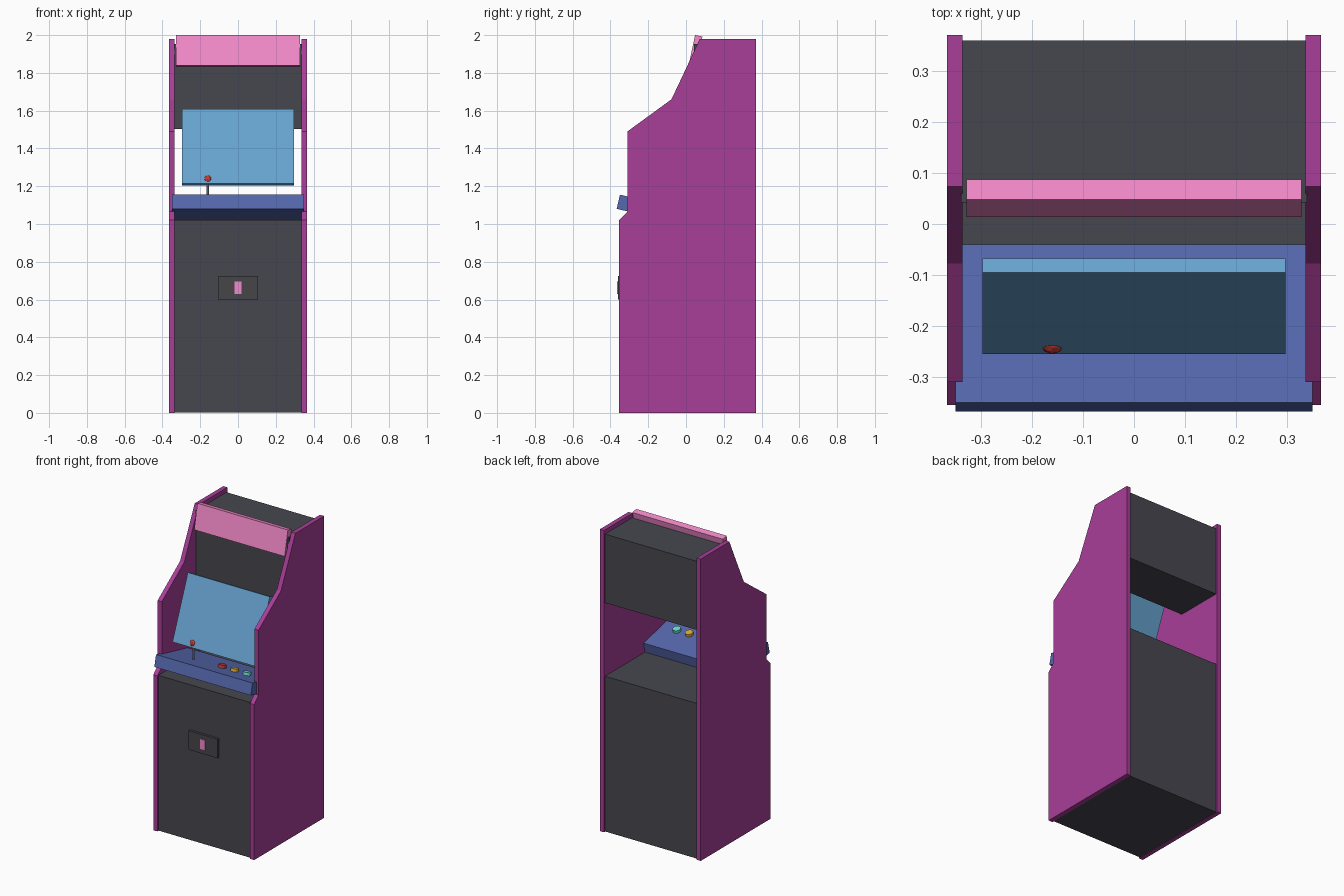
import bpy, bmesh
from math import sin, cos, radians
from mathutils import Matrix

if "Cube" in bpy.data.objects:
    bpy.data.objects.remove(bpy.data.objects["Cube"])


def lin(c):
    return c / 12.92 if c <= 0.04045 else ((c + 0.055) / 1.055) ** 2.4


def mat(name, hexa):
    m = bpy.data.materials.new(name)
    m.diffuse_color = [lin(int(hexa[i:i + 2], 16) / 255) for i in (0, 2, 4)] + [1]
    m.use_nodes = True
    m.node_tree.nodes["Principled BSDF"].inputs["Base Color"].default_value = m.diffuse_color
    return m


PURPLE, DARK = mat("purple", "A83E98"), mat("charcoal", "46464F")
BLUE, GLASS = mat("blue", "5668AE"), mat("screen_blue", "66A2CF")
PINK, DOOR = mat("pink", "F58ACB"), mat("door_grey", "46464A")
RED, YELLOW, CYAN = mat("red", "C43C36"), mat("yellow", "D9AE35"), mat("cyan", "6CDCD0")
METAL = mat("metal", "A0A0A0")


def finish(name, bm, material, matrix=Matrix()):
    bmesh.ops.recalc_face_normals(bm, faces=bm.faces)
    mesh = bpy.data.meshes.new(name)
    bm.to_mesh(mesh)
    bm.free()
    mesh.materials.append(material)
    ob = bpy.data.objects.new(name, mesh)
    ob.matrix_world = matrix
    bpy.context.collection.objects.link(ob)
    return ob


def box(name, half_x, y, z, material):
    """Box centred on x with (min, max) ranges in y and z."""
    bm = bmesh.new()
    bmesh.ops.create_cube(bm, size=1)
    for v in bm.verts:
        v.co = (v.co.x * 2 * half_x, y[0] + (v.co.y + .5) * (y[1] - y[0]),
                z[0] + (v.co.z + .5) * (z[1] - z[0]))
    return finish(name, bm, material)


def leaning_box(name, half_x, corner, depth, height, angle, material):
    """Box leaning back, placed by its lower front edge (y, z)."""
    ob = box(name, half_x, (0, depth), (0, height), material)
    ob.location = (0, *corner)
    ob.rotation_euler.x = -radians(angle)
    return ob


def cylinder(name, loc, r, h, sides, material, tilt=0):
    bm = bmesh.new()
    bmesh.ops.create_cone(bm, cap_ends=True, segments=sides, radius1=r, radius2=r, depth=h)
    return finish(name, bm, material,
                  Matrix.Translation(loc) @ Matrix.Rotation(-radians(tilt), 4, 'X'))


# Cabinet side panels: one profile, extruded on each side
profile = [(-.355, 0), (.37, 0), (.37, 1.98), (.073, 1.98), (.015, 1.855),
           (-.077, 1.66), (-.31, 1.49), (-.31, 1.065), (-.355, 1.02)]
for side, x0 in (("left", -.366), ("right", .336)):
    bm = bmesh.new()
    face = bm.faces.new([bm.verts.new((x0, y, z)) for y, z in profile])
    ext = bmesh.ops.extrude_face_region(bm, geom=[face])
    bmesh.ops.translate(bm, vec=(.03, 0, 0),
                        verts=[g for g in ext["geom"] if isinstance(g, bmesh.types.BMVert)])
    finish(side + "_side_panel", bm, PURPLE)

# Lower and upper cabinet boxes
box("lower_body", .34, (-.345, .36), (.002, 1.02), DARK)
box("upper_body", .339, (.042, .36), (1.502, 1.952), DARK)

# Marquee, screen and control deck
leaning_box("marquee", .328, (.014, 1.84), .04, .164, 12, PINK)
leaning_box("screen", .297, (-.255, 1.215), .03, .426, 22, GLASS)
TILT = 12.8
leaning_box("control_deck", .35, (-.367, 1.08), .318, .077, TILT, BLUE)

# Joystick
cylinder("joystick_shaft", (-.16, -.232, 1.17), .007, .12, 8, METAL)
bm = bmesh.new()
bmesh.ops.create_icosphere(bm, subdivisions=2, radius=.025)
finish("joystick_ball", bm, RED, Matrix.Translation((-.16, -.23, 1.235)))

# Buttons
for i, m in enumerate((RED, YELLOW, CYAN)):
    cylinder(f"button_{i + 1}", (.04 + .09 * i, -.22, 1.132), .025, .025, 12, m, TILT)

# Coin door and slot
box("coin_door", .105, (-.361, -.34), (.6, .725), DOOR)
box("coin_slot", .018, (-.366, -.355), (.63, .695), PINK)
